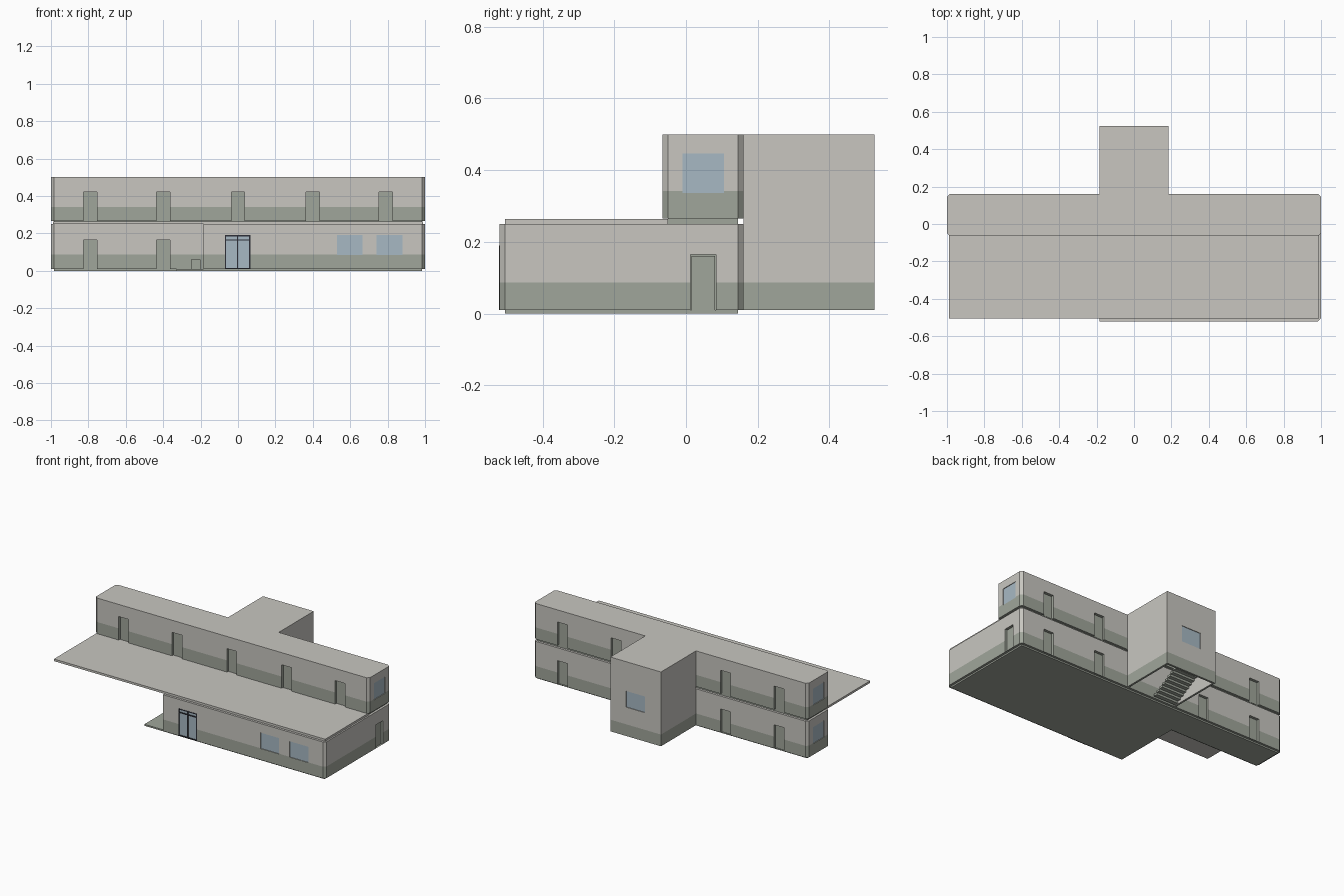
import bpy, bmesh
from mathutils import Vector

if "Cube" in bpy.data.objects:
    bpy.data.objects.remove(bpy.data.objects["Cube"], do_unlink=True)


def material(name, rgb):
    m = bpy.data.materials.new(name)
    m.use_nodes = True
    m.diffuse_color = (*rgb, 1)
    bsdf = m.node_tree.nodes["Principled BSDF"]
    bsdf.inputs["Base Color"].default_value = (*rgb, 1)
    bsdf.inputs["Roughness"].default_value = 0.8
    return m


MATS = [material("wall_plaster", (0.577, 0.565, 0.527)),
        material("sage_dado", (0.352, 0.381, 0.328)),
        material("window_glass", (0.39, 0.485, 0.552)),
        material("dark_frame", (0.026, 0.028, 0.038))]
WALL, DADO, GLASS, FRAME = range(4)


def make_object(name, bm):
    bmesh.ops.recalc_face_normals(bm, faces=bm.faces[:])
    mesh = bpy.data.meshes.new(name)
    bm.to_mesh(mesh)
    bm.free()
    for m in MATS:
        mesh.materials.append(m)
    ob = bpy.data.objects.new(name, mesh)
    bpy.context.scene.collection.objects.link(ob)
    return ob


def add_box(bm, lo, hi, mat):
    lo, hi = Vector(lo), Vector(hi)
    vs = bmesh.ops.create_cube(bm, size=1)["verts"]
    for v in vs:
        v.co = (lo + hi) / 2 + v.co * (hi - lo)
    for f in {f for v in vs for f in v.link_faces}:
        f.material_index = mat


def boxes(name, items, mat):
    bm = bmesh.new()
    for lo, hi in items:
        add_box(bm, lo, hi, mat)
    return make_object(name, bm)


def chamfer(points, skip=(), c=0.015):
    """Clip the corners of a footprint, except the skipped ones."""
    out = []
    for i, p in enumerate(points):
        p = Vector(p)
        if i in skip:
            out.append(p)
            continue
        for q in (points[i - 1], points[(i + 1) % len(points)]):
            out.append(p + (Vector(q) - p).normalized() * c)
    return out


def storey(name, outline, z0, z1, z2):
    """Upright prism with a painted band from z0 to z1 and plaster to z2."""
    bm = bmesh.new()
    rings = [[bm.verts.new((p.x, p.y, z)) for p in outline] for z in (z0, z1, z2)]
    n = len(outline)
    bm.faces.new(rings[0]).material_index = DADO
    bm.faces.new(rings[2]).material_index = WALL
    for k, mat in enumerate((DADO, WALL)):
        a, b = rings[k], rings[k + 1]
        for i in range(n):
            j = (i + 1) % n
            bm.faces.new((a[i], a[j], b[j], b[i])).material_index = mat
    return make_object(name, bm)


def cut(ob, items, mat):
    """Subtract boxes from a part and bake the result."""
    cutter = boxes("cutter", items, mat)
    cutter.hide_render = True
    mod = ob.modifiers.new("openings", "BOOLEAN")
    mod.operation, mod.solver, mod.object = "DIFFERENCE", "EXACT", cutter
    graph = bpy.context.evaluated_depsgraph_get()
    baked = bpy.data.meshes.new_from_object(ob.evaluated_get(graph))
    ob.modifiers.clear()
    ob.data = baked
    bpy.data.objects.remove(cutter, do_unlink=True)


def opening(face, at, u, z, d0, d1):
    """Box on a wall: face is an axis and side, depth runs inward d0 to d1."""
    axis, s = face
    a, b = sorted((at - s * d0, at - s * d1))
    if axis == "x":
        return (a, u[0], z[0]), (b, u[1], z[1])
    return (u[0], a, z[0]), (u[1], b, z[1])


def span(c, w):
    return c - w / 2, c + w / 2


FRONT, BACK, LEFT, RIGHT = ("y", -1), ("y", 1), ("x", 1), ("x", -1)
Y0, Y1, YF = -0.065, 0.16, -0.52      # bar front, bar back, block front
T = 0.185                             # half width of the stair tower
DOOR_X = (-0.79, -0.4, 0, 0.4, 0.79)
DW = 0.072
LOW, HIGH = (0.01, 0.165), (0.265, 0.42)

# Storeys and stair tower
lower = storey("lower_storey", chamfer(
    [(-1, Y0), (-T, Y0), (-T, YF), (1, YF), (1, Y1), (-1, Y1)], skip=(1, 2)),
    0.01, 0.087, 0.25)
upper = storey("upper_storey", chamfer([(-1, Y0), (1, Y0), (1, Y1), (-1, Y1)]),
               0.265, 0.342, 0.5)
tower = storey("stair_tower",
               [Vector(p) for p in ((-T, Y1), (T, Y1), (T, 0.525), (-T, 0.525))],
               0.01, 0.087, 0.5)
cut(tower, [((-0.172, 0.1, -0.1), (0.172, 0.512, 0.488))], WALL)

# Door and window places
lower_doors = [(FRONT, Y0, span(x, DW), LOW) for x in DOOR_X[:2]]
lower_doors += [(BACK, Y1, span(x, DW), LOW) for x in DOOR_X if x]
lower_doors += [(LEFT, 1, span(0.048, DW), LOW)]
upper_doors = [(FRONT, Y0, span(x, DW), HIGH) for x in DOOR_X]
upper_doors += [(BACK, Y1, span(x, DW), HIGH) for x in DOOR_X if x]
end_y = span(0.048, 0.115)
lower_windows = [(RIGHT, -1, end_y, (0.083, 0.193)),
                 (FRONT, YF, (0.53, 0.665), (0.085, 0.19)),
                 (FRONT, YF, (0.74, 0.88), (0.085, 0.19))]
upper_windows = [(f, f[1], end_y, (0.337, 0.447)) for f in (LEFT, RIGHT)]
tower_windows = [(BACK, 0.525, (-0.07, 0.07), (0.2, 0.307))]
entrance = (FRONT, YF, (-0.07, 0.066), (0.01, 0.19))

# Recesses
for part, doors, windows in ((lower, lower_doors, lower_windows + [entrance]),
                             (upper, upper_doors, upper_windows),
                             (tower, [], tower_windows)):
    if doors:
        cut(part, [opening(*d, -0.01, 0.02) for d in doors], DADO)
    cut(part, [opening(*w, -0.01, 0.009) for w in windows], WALL)

# Door leaves and glass
for name, doors in (("lower_doors", lower_doors), ("upper_doors", upper_doors)):
    boxes(name, [opening(f, at, (u[0] + 0.003, u[1] - 0.003), (z[0], z[1] - 0.004),
                         0.013, 0.021) for f, at, u, z in doors], DADO)
for name, windows in (("lower_windows", lower_windows),
                      ("upper_windows", upper_windows),
                      ("tower_window", tower_windows), ("entrance_glass", [entrance])):
    boxes(name, [opening(*w, 0.004, 0.01) for w in windows], GLASS)

# Entrance frame: jambs, meeting stile, head, transom and sill
bars = [((x - 0.003, x + 0.003), (0.01, 0.19)) for x in (-0.067, -0.002, 0.063)]
bars += [((-0.07, 0.066), (z - 0.003, z + 0.003)) for z in (0.013, 0.165, 0.187)]
boxes("entrance_frame", [opening(FRONT, YF, u, z, -0.002, 0.009) for u, z in bars], FRAME)

# Slabs
boxes("ground_slab", [((-0.985, -0.05, 0), (0.985, 0.145, 0.01)),
                      ((-0.33, -0.505, 0), (0.985, -0.05, 0.01))], DADO)
boxes("upper_floor_slab", [((-0.985, -0.05, 0.25), (0.985, 0.145, 0.265))], DADO)
boxes("canopy_slab", [((-0.99, -0.505, 0.25), (0.99, -0.05, 0.264))], WALL)
boxes("low_step", [((-0.25, -0.115, 0.01), (-0.2, Y0, 0.06))], DADO)

# Two flights of stairs with a half landing
treads = []
for i in range(9):
    y, z = 0.17 + i * 0.025, 0.014 * (i + 1)
    treads.append(((-0.172, y, z), (-0.01, y + 0.027, z + 0.014)))
    treads.append(((0.01, y, 0.265 - z), (0.172, y + 0.027, 0.279 - z)))
treads.append(((-0.172, 0.395, 0.13), (0.172, 0.512, 0.144)))
boxes("stairs", treads, DADO)
